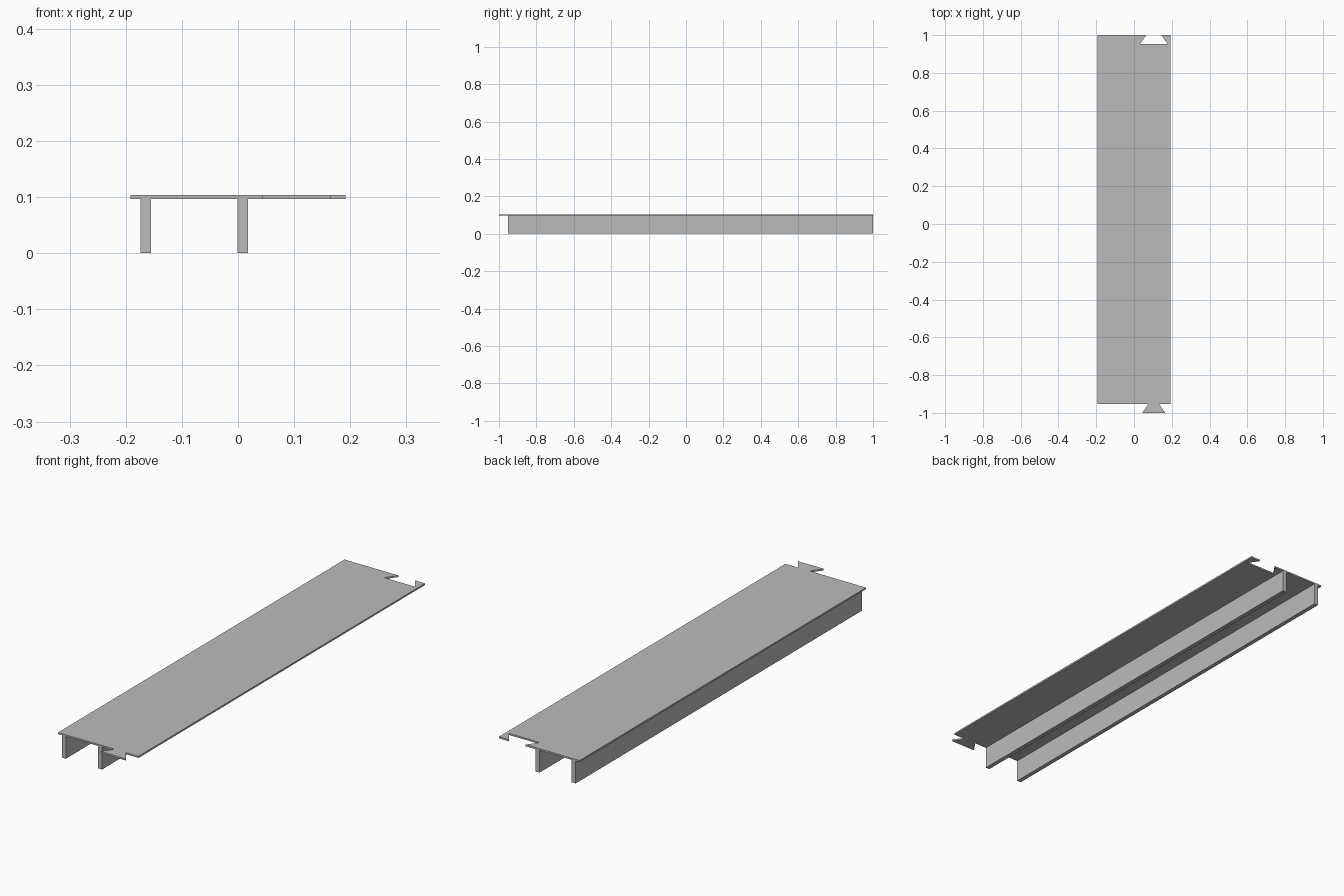
import bpy
import bmesh

cube = bpy.data.objects.get("Cube")
if cube:
    bpy.data.objects.remove(cube, do_unlink=True)

GREY = (0.5, 0.5, 0.5, 1.0)
grey = bpy.data.materials.new("plain_grey")
grey.use_nodes = True
grey.diffuse_color = GREY
grey.node_tree.nodes["Principled BSDF"].inputs["Base Color"].default_value = GREY

HALF_WIDTH = 0.192
FRONT, BACK = -0.952, 1.0
DECK_BOTTOM, DECK_TOP = 0.0965, 0.1036
JOINT_X, JOINT_DEPTH = 0.1045, 0.048


def extrude_outline(name, outline, bottom, top):
    """Extrude a flat xy outline upwards into a solid part."""
    bm = bmesh.new()
    face = bm.faces.new([bm.verts.new((x, y, bottom)) for x, y in outline])
    result = bmesh.ops.extrude_face_region(bm, geom=[face])
    moved = [v for v in result["geom"] if isinstance(v, bmesh.types.BMVert)]
    bmesh.ops.translate(bm, verts=moved, vec=(0, 0, top - bottom))
    bmesh.ops.recalc_face_normals(bm, faces=bm.faces)
    mesh = bpy.data.meshes.new(name)
    bm.to_mesh(mesh)
    bm.free()
    mesh.materials.append(grey)
    part = bpy.data.objects.new(name, mesh)
    bpy.context.collection.objects.link(part)
    return part


def dovetail(y, neck, wide):
    """Dovetail outline from left to right, flaring towards the front."""
    tip = y - JOINT_DEPTH
    return [(JOINT_X - neck, y), (JOINT_X - wide, tip),
            (JOINT_X + wide, tip), (JOINT_X + neck, y)]


# Deck with a dovetail tab at the front and a looser socket at the back
deck_outline = [(-HALF_WIDTH, FRONT)]
deck_outline += dovetail(FRONT, 0.028, 0.061)
deck_outline += [(HALF_WIDTH, FRONT), (HALF_WIDTH, BACK)]
deck_outline += reversed(dovetail(BACK, 0.04, 0.074))
deck_outline += [(-HALF_WIDTH, BACK)]
extrude_outline("deck", deck_outline, DECK_BOTTOM, DECK_TOP)

# Two long ribs under the deck
RIB_WIDTH = 0.019
for name, x in (("outer_rib", -0.174), ("middle_rib", -0.001)):
    extrude_outline(name, [(x, FRONT), (x + RIB_WIDTH, FRONT),
                           (x + RIB_WIDTH, BACK), (x, BACK)], 0, DECK_BOTTOM)
